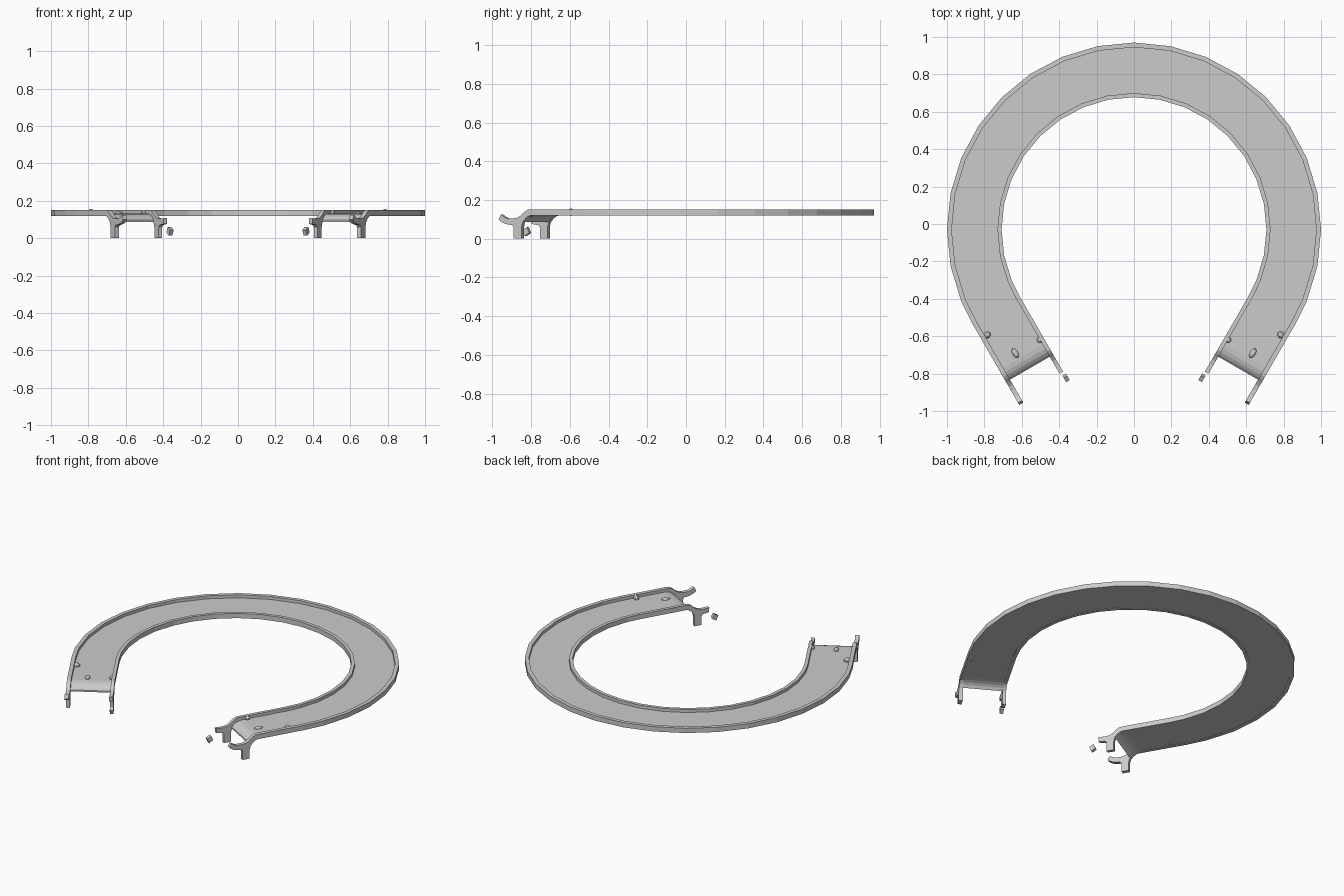
import bpy, bmesh, math
from mathutils import Vector

if "Cube" in bpy.data.objects:
    bpy.data.objects.remove(bpy.data.objects["Cube"])

CY = -0.03                      # centre of the ring in y
A0 = math.radians(-30)          # angle where the straight run begins
N = Vector((math.cos(A0), math.sin(A0)))
D = Vector((N.y, -N.x))         # direction of the straight run


def arc(a):
    n = Vector((math.cos(a), math.sin(a)))
    return lambda r: Vector((0, CY)) + n * r


def straight(s):
    return lambda r: Vector((0, CY)) + N * r + D * s


def finish(bm, name):
    bmesh.ops.recalc_face_normals(bm, faces=bm.faces)
    me = bpy.data.meshes.new(name)
    bm.to_mesh(me)
    bm.free()
    ob = bpy.data.objects.new(name, me)
    bpy.context.collection.objects.link(ob)
    m = ob.modifiers.new("Mirror", 'MIRROR')
    m.use_clip = True
    m.merge_threshold = 0.0001
    return ob


def sweep(name, stations, r0, r1, z0, z1):
    """Rectangular section along (point function, drop) stations."""
    bm = bmesh.new()
    rings = []
    for f, drop in stations:
        rings.append([bm.verts.new((*f(r), z - drop))
                      for r, z in ((r0, z0), (r1, z0), (r1, z1), (r0, z1))])
    for a, b in zip(rings, rings[1:]):
        for i in range(4):
            j = (i + 1) % 4
            bm.faces.new((a[i], a[j], b[j], b[i]))
    bm.faces.new(rings[-1])
    return finish(bm, name)


def plate(name, profile, r0, r1):
    """Side profile in (s, z) given thickness across the track."""
    bm = bmesh.new()
    a, b = [[bm.verts.new((*straight(s)(r), z)) for s, z in profile] for r in (r0, r1)]
    bm.faces.new(a)
    bm.faces.new(b)
    for i in range(len(a)):
        j = (i + 1) % len(a)
        bm.faces.new((a[i], a[j], b[j], b[i]))
    return finish(bm, name)


def bump(name, s, r, z, ls, lr, lz):
    bm = bmesh.new()
    bmesh.ops.create_uvsphere(bm, u_segments=8, v_segments=6, radius=1)
    for v in bm.verts:
        p = straight(s + v.co.x * ls)(r + v.co.y * lr)
        v.co = (p.x, p.y, z + v.co.z * lz)
    return finish(bm, name)


# Ring stations: half circle side in 32nds of a turn, then the straight run
base = [(arc(math.radians(90 - 11.25 * k)), 0) for k in range(11)] + [(straight(0), 0)]
INNER, OUTER = (0.708, 0.73), (0.975, 1.0)

# Track floor with its curled-down end
lip = [(0.29, 0), (0.315, 0.003), (0.335, 0.01), (0.35, 0.02), (0.363, 0.035)]
sweep("track_floor", base + [(straight(s), d) for s, d in lip], 0.73, 0.975, 0.122, 0.132)

# Side walls
wall = base + [(straight(0.31), 0)]
sweep("inner_wall", wall, *INNER, 0.12, 0.152)
sweep("outer_wall", wall, *OUTER, 0.12, 0.152)

# Wall ends: drop, foot and hook
top = [(.31, .152), (.332, .15), (.35, .14), (.37, .122), (.392, .109), (.42, .104), (.455, .105)]
hook = [(.475, .113), (.492, .125), (.505, .10), (.495, .09), (.475, .08)]
cut = [(.468, .107), (.466, .077)]
leg = [(.45, .073), (.425, .071), (.416, .06), (.416, 0), (.369, 0), (.369, .06),
       (.362, .085), (.345, .105), (.325, .118), (.31, .12)]
plate("outer_hook_leg", top + hook + leg, *OUTER)
plate("inner_hook_leg", top + cut + leg, *INNER)

# Loose hook tip below the inner wall
plate("hook_tip", [(.484, .03), (.498, .06), (.525, .045), (.511, .014)], 0.70, 0.722)

# Small pegs on the floor
bump("centre_peg", 0.254, 0.88, 0.132, 0.03, 0.016, 0.012)
bump("outer_peg", 0.095, 0.962, 0.137, 0.018, 0.022, 0.019)
bump("inner_peg", 0.258, 0.732, 0.137, 0.017, 0.015, 0.015)
